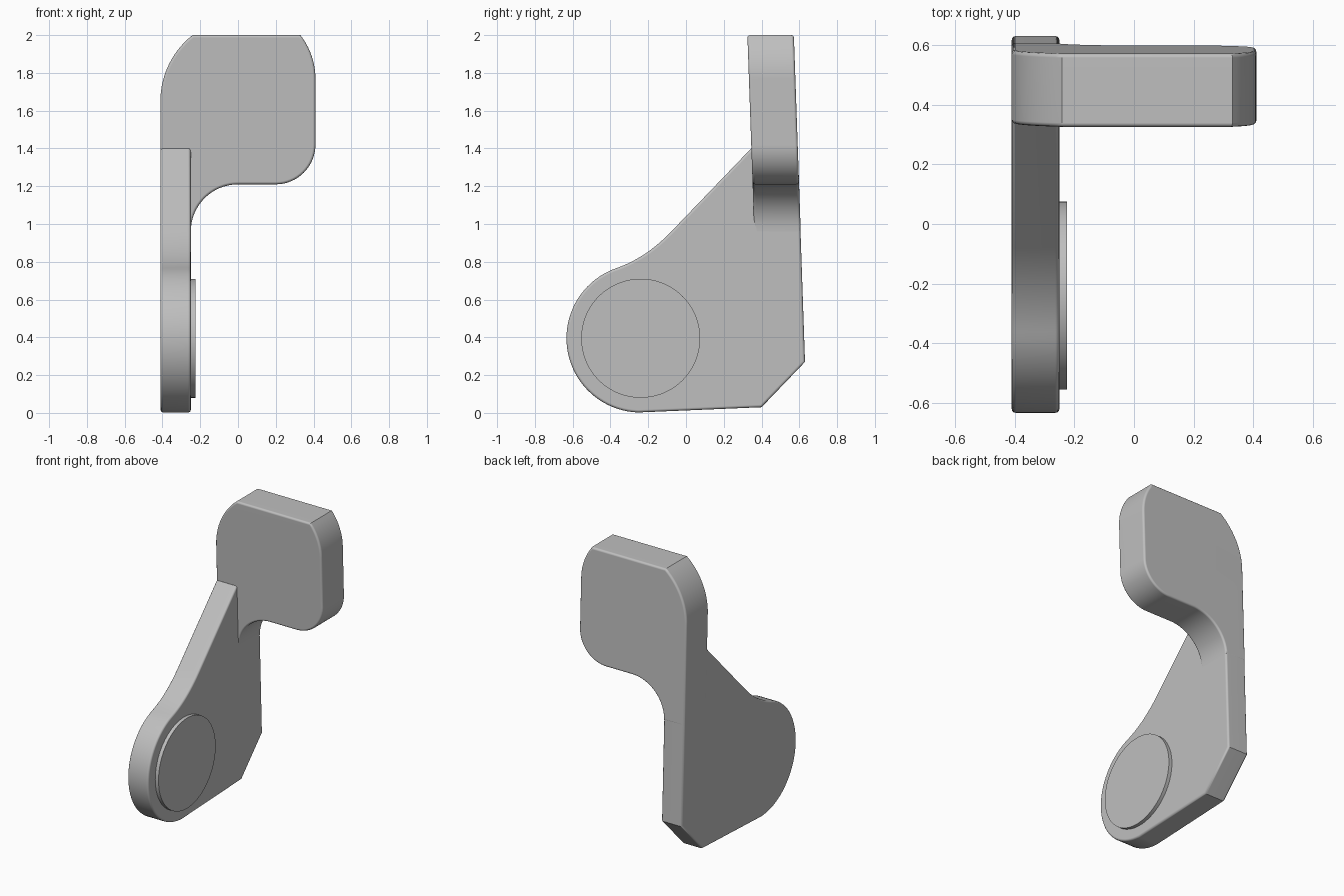
import bpy
import bmesh
from math import cos, sin, radians
from mathutils import Vector

cube = bpy.data.objects.get("Cube")
if cube:
    bpy.data.objects.remove(cube, do_unlink=True)

grey = bpy.data.materials.new("plain grey")
grey.use_nodes = True
colour = (0.52, 0.52, 0.52, 1)
grey.diffuse_color = colour
grey.node_tree.nodes["Principled BSDF"].inputs["Base Color"].default_value = colour

LEAN = 0.035  # backward lean of the rear edge per unit of height


def arc(cu, cv, r, start, end, n=16):
    angles = [radians(start + (end - start) * i / n) for i in range(n + 1)]
    return [(cu + r * cos(a), cv + r * sin(a)) for a in angles]


def bend(a, b, c, n=12):
    a, b, c = Vector(a), Vector(b), Vector(c)
    return [tuple(a.lerp(b, i / n).lerp(b.lerp(c, i / n), i / n)) for i in range(n + 1)]


def prism(name, outline, place, start, end, bevel):
    """Extrude an outline between two depths and round both rims."""
    bm = bmesh.new()
    low = [bm.verts.new(place(u, v, start)) for u, v in outline]
    high = [bm.verts.new(place(u, v, end)) for u, v in outline]
    caps = [bm.faces.new(low), bm.faces.new(high)]
    for i in range(len(low)):
        j = (i + 1) % len(low)
        bm.faces.new((low[i], low[j], high[j], high[i]))
    bmesh.ops.recalc_face_normals(bm, faces=bm.faces)
    if bevel:
        rims = [e for f in caps for e in f.edges]
        bmesh.ops.bevel(bm, geom=rims, offset=bevel, segments=3,
                        profile=0.5, affect='EDGES', clamp_overlap=True)
    mesh = bpy.data.meshes.new(name)
    bm.to_mesh(mesh)
    bm.free()
    mesh.materials.append(grey)
    obj = bpy.data.objects.new(name, mesh)
    bpy.context.collection.objects.link(obj)
    bpy.ops.object.select_all(action='DESELECT')
    bpy.context.view_layer.objects.active = obj
    obj.select_set(True)
    bpy.ops.object.shade_smooth_by_angle(angle=radians(35))
    weighted = obj.modifiers.new("flat caps", 'WEIGHTED_NORMAL')
    weighted.keep_sharp = True
    return obj


def sideways(u, v, d):
    return (d, u, v)


def leaning(u, v, d):
    return (u, d + LEAN * (2 - v), v)


# Side plate: round pivot end, sloping neck and clipped rear corner
plate = arc(-0.24, 0.395, 0.393, 268, 108, 40)
plate += bend(plate[-1], (-0.21, 0.823), (-0.08, 0.958))[1:]
plate += [(0.345, 1.4), (0.591, 1.4), (0.63, 0.27), (0.40, 0.03)]
prism("side_plate", plate, sideways, -0.41, -0.25, 0.014)

# Pivot disc on the inner face
disc = arc(-0.24, 0.395, 0.315, 0, 360, 72)[:-1]
prism("pivot_disc", disc, sideways, -0.27, -0.225, 0)

# Leaning pad with rounded corners, flat top and fillet into the plate
pad = [(-0.411, 0.96)]
pad += arc(0, 0.96, 0.25, 180, 90)
pad += arc(0.2, 1.42, 0.21, -90, 0)
pad += arc(0.04, 1.77, 0.37, 0, 38.4, 10)
pad += arc(0.034, 1.65, 0.445, 128.1, 180, 14)
prism("pad", pad, leaning, 0.325, 0.571, 0.014)
